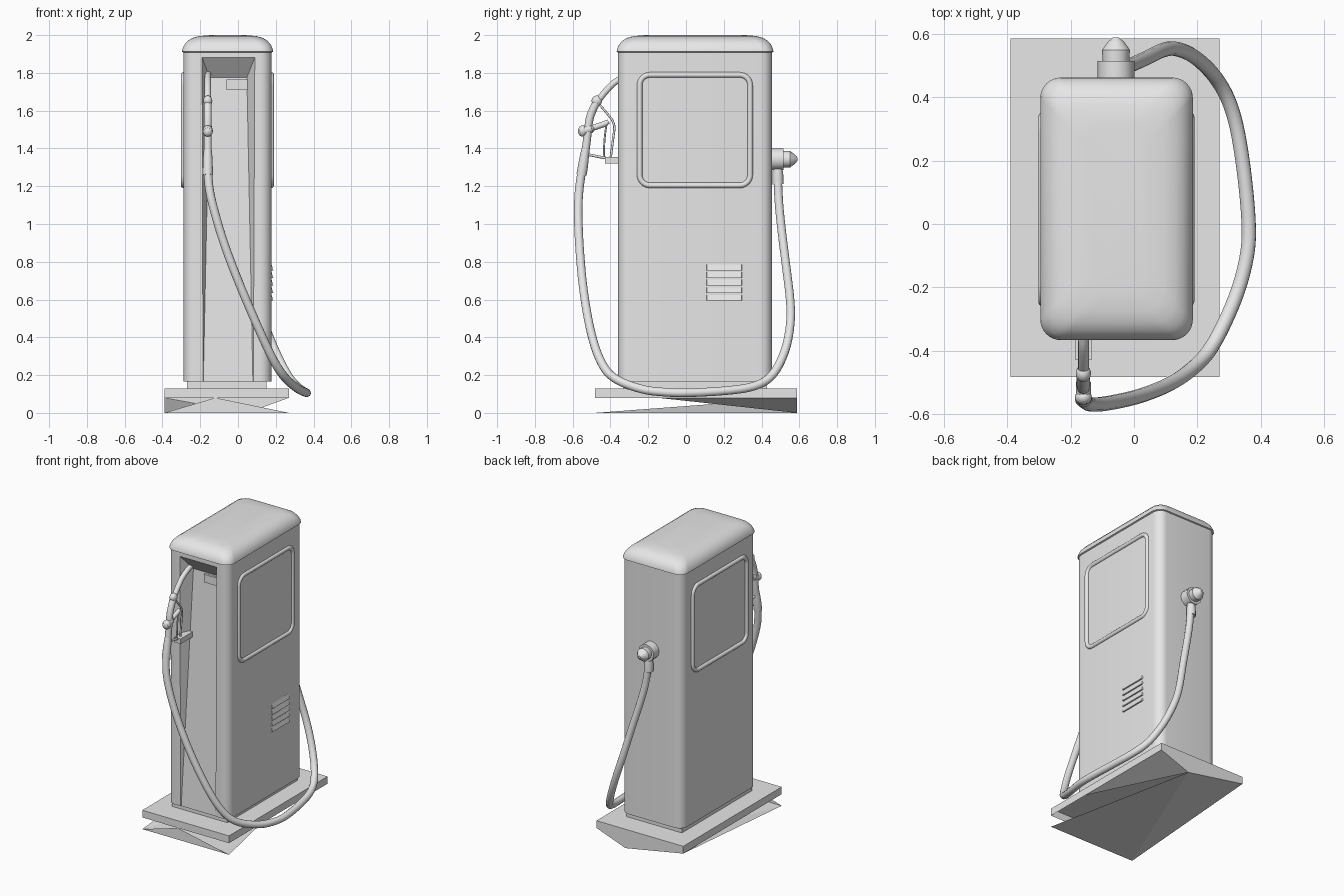
import bpy, bmesh, math
from mathutils import Vector

cube = bpy.data.objects.get("Cube")
if cube:
    bpy.data.objects.remove(cube, do_unlink=True)

grey = bpy.data.materials.new("light_grey")
grey.use_nodes = True
grey.diffuse_color = (0.8, 0.8, 0.8, 1)
grey.node_tree.nodes["Principled BSDF"].inputs["Base Color"].default_value = (0.8, 0.8, 0.8, 1)


def finish(name, bm, smooth=True):
    bmesh.ops.recalc_face_normals(bm, faces=bm.faces)
    mesh = bpy.data.meshes.new(name)
    bm.to_mesh(mesh)
    bm.free()
    mesh.materials.append(grey)
    ob = bpy.data.objects.new(name, mesh)
    bpy.context.collection.objects.link(ob)
    if smooth:
        bpy.ops.object.select_all(action='DESELECT')
        ob.select_set(True)
        bpy.context.view_layer.objects.active = ob
        bpy.ops.object.shade_smooth_by_angle(angle=math.radians(35))
    return ob


def poly(name, verts, faces):
    bm = bmesh.new()
    vs = [bm.verts.new(v) for v in verts]
    for f in faces:
        bm.faces.new([vs[i] for i in f])
    return finish(name, bm, False)


# Box faces, the underside last
BOX = [(0, 1, 3, 2), (4, 6, 7, 5), (0, 4, 5, 1), (2, 3, 7, 6), (1, 5, 7, 3), (0, 2, 6, 4)]


def box(name, x, y, z, faces=BOX):
    return poly(name, [(a, b, c) for a in x for b in y for c in z], faces)


def rounded(w, d, r, n=8):
    """Rounded rectangle outline, counter-clockwise around the origin."""
    pts = []
    for k, (sx, sy) in enumerate([(1, 1), (-1, 1), (-1, -1), (1, -1)]):
        for i in range(n + 1):
            a = (k + i / n) * math.pi / 2
            pts.append((sx * (w / 2 - r) + r * math.cos(a), sy * (d / 2 - r) + r * math.sin(a)))
    return pts


def loft(name, centre, w, d, r, rings):
    """Stack rounded rectangles given as (inset, height)."""
    bm = bmesh.new()
    loops = [[bm.verts.new((centre[0] + x, centre[1] + y, z))
              for x, y in rounded(w - 2 * i, d - 2 * i, r)] for i, z in rings]
    for a, b in zip(loops, loops[1:]):
        for k in range(len(a)):
            j = (k + 1) % len(a)
            bm.faces.new((a[k], a[j], b[j], b[k]))
    bm.faces.new(loops[0])
    bm.faces.new(loops[-1])
    return finish(name, bm)


def tube(name, pts, radius, closed=False, kind='NURBS', scales=None):
    """Round tube along a path, turned into a mesh."""
    cu = bpy.data.curves.new(name, 'CURVE')
    cu.dimensions = '3D'
    cu.bevel_depth, cu.bevel_resolution, cu.use_fill_caps = radius, 4, True
    sp = cu.splines.new(kind)
    sp.points.add(len(pts) - 1)
    for k, p in enumerate(pts):
        sp.points[k].co = (*p, 1)
        sp.points[k].radius = scales[k] if scales else 1
    sp.use_cyclic_u = closed
    if kind == 'NURBS':
        sp.order_u, sp.use_endpoint_u, sp.resolution_u = 3, True, 6
    tmp = bpy.data.objects.new(name + "_path", cu)
    bpy.context.collection.objects.link(tmp)
    bpy.context.view_layer.update()
    bm = bmesh.new()
    bm.from_mesh(tmp.evaluated_get(bpy.context.evaluated_depsgraph_get()).to_mesh())
    bpy.data.objects.remove(tmp, do_unlink=True)
    return finish(name, bm)


def ball(name, c, size):
    bm = bmesh.new()
    bmesh.ops.create_uvsphere(bm, u_segments=20, v_segments=12, radius=1)
    for v in bm.verts:
        v.co = Vector(c) + Vector([v.co[i] * size[i] for i in range(3)])
    return finish(name, bm)


# Cabinet and domed cap
MID = (-0.055, 0.048)
cabinet = loft("cabinet", MID, 0.465, 0.815, 0.06, [(0, 0.165), (0, 1.92)])
loft("cap", MID, 0.482, 0.83, 0.065,
     [(0.008, 1.908), (0, 1.912), (0.002, 1.925), (0.012, 1.949), (0.03, 1.97),
      (0.055, 1.985), (0.09, 1.995), (0.15, 2.0)])

# Tapering recess in the front, splayed walls, deepest at the top and running out at the foot
cutter = poly("recess_cutter",
              [(-0.2, -0.40, 0.10), (-0.208, -0.40, 1.93), (-0.185, -0.358, 0.10), (-0.15, -0.27, 1.775),
               (0.1, -0.40, 0.10), (0.108, -0.40, 1.93), (0.08, -0.358, 0.10), (0.047, -0.27, 1.775)], BOX)
cutter.hide_render = True
mod = cabinet.modifiers.new("recess", 'BOOLEAN')
mod.operation, mod.solver, mod.object = 'DIFFERENCE', 'EXACT', cutter
bpy.context.view_layer.objects.active = cabinet
bpy.ops.object.modifier_apply(modifier=mod.name)
bpy.data.objects.remove(cutter, do_unlink=True)
box("recess_plate", (-0.06, 0.05), (-0.285, -0.26), (1.71, 1.765))

# Window frames on both sides
for side, x in (("left", 0.176), ("right", -0.288)):
    outline = [(x, 0.047 + y, 1.497 + z) for y, z in rounded(0.585, 0.585, 0.055)]
    tube(side + "_window_frame", outline, 0.0145, True, 'POLY')

# Louvres low on the left side: sloped hoods
for k in range(5):
    z = 0.595 + k * 0.04
    poly(f"louvre_{k + 1}",
         [(0.17, 0.105, z), (0.17, 0.105, z + 0.03), (0.17, 0.3, z), (0.17, 0.3, z + 0.03),
          (0.187, 0.11, z), (0.178, 0.11, z + 0.03), (0.187, 0.295, z), (0.178, 0.295, z + 0.03)], BOX)

# Base slab, open below, with the plinth and the folded sheets underneath
X0, X1, Y0, Y1 = -0.39, 0.27, -0.483, 0.587
box("base_slab", (X0, X1), (Y0, Y1), (0.08, 0.13), BOX[:-1])
box("plinth", (-0.27, 0.15), (-0.33, 0.43), (0.13, 0.166))
CORNER = (X0, Y0, 0)
FOLD = (0.05, Y1, 0)
SHEETS = {
    "floor": (CORNER, (X1, Y0, 0), FOLD),
    "right": (CORNER, FOLD, (X0, Y1, 0.08)),
    "front": (CORNER, (X1, Y0, 0), (-0.12, Y0, 0.08)),
    "back": (FOLD, (X1, Y1, 0.08), (X0, Y1, 0.08)),
    "left": (FOLD, (X1, Y1, 0.08), (X1, -0.15, 0.08)),
}
for name, corners in SHEETS.items():
    poly(f"base_{name}_sheet", corners, [(0, 1, 2)])

# Rear outlet: collar, elbow and hose socket
HX = -0.057
tube("outlet_collar", [(HX, 0.44, 1.343), (HX, 0.515, 1.343)], 0.058, kind='POLY')
tube("outlet_elbow", [(HX, 0.5, 1.343), (HX, 0.55, 1.343), (HX, 0.575, 1.343), (HX, 0.59, 1.343)],
     0.044, kind='POLY', scales=[0.95, 1, 0.6, 0.2])
tube("hose_socket", [(HX, 0.485, 1.31), (HX, 0.486, 1.26), (HX, 0.487, 1.21)], 0.029, kind='POLY',
     scales=[0.8, 1, 1])

# Hose hanging from the rear outlet round the left side to the nozzle
tube("hose", [(HX, 0.485, 1.28), (-0.045, 0.488, 1.15), (-0.01, 0.502, 1.0), (0.045, 0.527, 0.8),
              (0.095, 0.553, 0.6), (0.135, 0.556, 0.48), (0.195, 0.53, 0.33), (0.265, 0.46, 0.19),
              (0.315, 0.36, 0.135), (0.345, 0.2, 0.115), (0.365, 0, 0.105), (0.36, -0.1, 0.108),
              (0.325, -0.23, 0.12), (0.25, -0.39, 0.18), (0.19, -0.455, 0.27), (0.12, -0.505, 0.42),
              (0.02, -0.545, 0.65), (-0.07, -0.565, 0.88), (-0.13, -0.573, 1.08),
              (-0.16, -0.563, 1.22), (-0.16, -0.543, 1.33)], 0.023)

# Nozzle: sleeve, grip, spout, valve, lever and guard
NX = -0.16


def side_path(pts):
    return [(NX, y, z) for y, z in pts]


tube("hose_sleeve", side_path([(-0.553, 1.26), (-0.54, 1.34), (-0.532, 1.4)]), 0.027, scales=[1, 1, 0.75])
tube("nozzle_grip", side_path([(-0.535, 1.36), (-0.52, 1.48), (-0.51, 1.58), (-0.47, 1.65)]), 0.021)
tube("nozzle_spout", side_path([(-0.475, 1.64), (-0.43, 1.7), (-0.36, 1.77), (-0.27, 1.8)]), 0.017)
ball("spout_joint", (NX, -0.472, 1.652), (0.024, 0.028, 0.028))
tube("valve", side_path([(-0.56, 1.487), (-0.5, 1.507), (-0.49, 1.51), (-0.43, 1.53), (-0.41, 1.543)]), 0.024,
     kind='POLY', scales=[1, 1, 0.65, 0.65, 0.5])
ball("valve_knob", (NX, -0.548, 1.492), (0.027, 0.024, 0.03))
tube("trigger_guard", side_path([(-0.465, 1.64), (-0.42, 1.59), (-0.375, 1.53), (-0.385, 1.46), (-0.4, 1.34)]), 0.006)
tube("trigger", side_path([(-0.42, 1.53), (-0.435, 1.45), (-0.435, 1.35)]), 0.005)
tube("guard_bar", side_path([(-0.53, 1.37), (-0.46, 1.355), (-0.4, 1.345)]), 0.007)
box("nozzle_rest", (-0.185, -0.135), (-0.43, -0.3), (1.32, 1.355))
